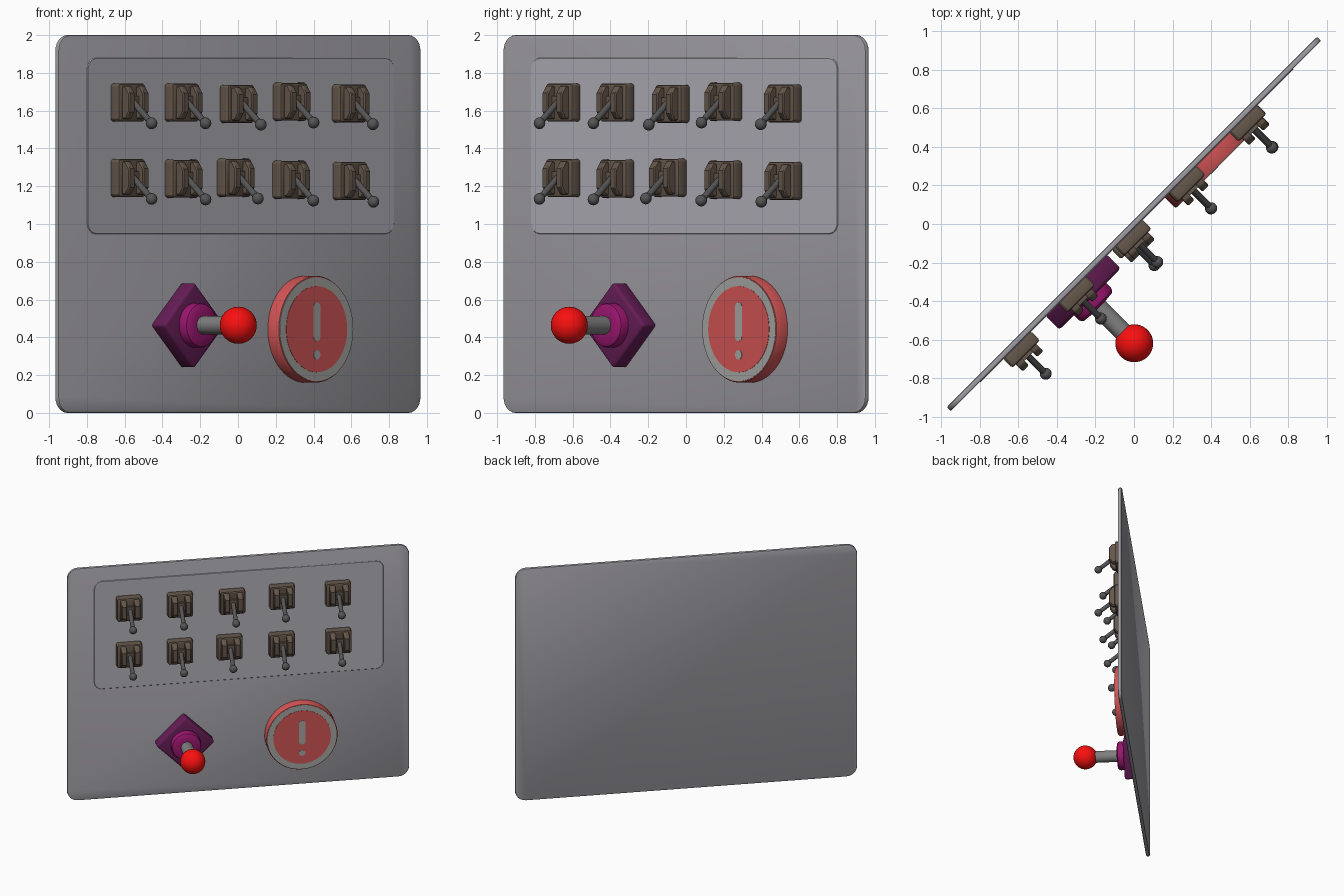
import bpy, bmesh
from math import pi, sin, cos, radians
from mathutils import Matrix, Vector

if "Cube" in bpy.data.objects:
    bpy.data.objects.remove(bpy.data.objects["Cube"])

# Everything is modelled facing -y (u right, z up, d outwards), then turned 45 degrees
TURN = Matrix.Rotation(radians(45), 4, 'Z')


def material(name, r, g, b):
    m = bpy.data.materials.new(name)
    m.diffuse_color = (r, g, b, 1)
    m.use_nodes = True
    m.node_tree.nodes["Principled BSDF"].inputs["Base Color"].default_value = m.diffuse_color
    return m


PANEL = material("panel_grey", .36, .35, .38)
PLATE = material("plate_grey", .45, .44, .49)
BROWN = material("switch_brown", .13, .095, .07)
DARK = material("lever_grey", .09, .09, .09)
PURPLE = material("purple", .13, .012, .09)
MAGENTA = material("magenta", .33, .008, .16)
RED = material("ball_red", .95, .005, .005)
BUTTON = material("button_red", .65, .09, .09)
RING = material("ring_grey", .38, .38, .37)
STEEL = material("steel", .21, .21, .21)


def finish(name, bm, mat, angle=35):
    bmesh.ops.recalc_face_normals(bm, faces=bm.faces)
    mesh = bpy.data.meshes.new(name)
    bm.transform(TURN)
    bm.to_mesh(mesh)
    bm.free()
    mesh.shade_smooth()
    mesh.set_sharp_from_angle(angle=radians(angle))
    mesh.materials.append(mat)
    ob = bpy.data.objects.new(name, mesh)
    bpy.context.collection.objects.link(ob)
    return ob


def bevel(bm, size, segments):
    bm.normal_update()
    edges = [e for e in bm.edges if e.calc_face_angle(0) > radians(40)]
    bmesh.ops.bevel(bm, geom=edges, offset=size, segments=segments,
                    profile=.5, affect='EDGES')


def extrude(bm, a, b):
    # closed solid between two matching outlines
    va, vb = [bm.verts.new(p) for p in a], [bm.verts.new(p) for p in b]
    bm.faces.new(va)
    bm.faces.new(vb[::-1])
    n = len(va)
    for i in range(n):
        j = (i + 1) % n
        bm.faces.new((va[i], vb[i], vb[j], va[j]))


def rounded(u, z, hw, hh, r, steps=6):
    # rounded rectangle outline
    pts = []
    for k, (sx, sz) in enumerate([(1, 1), (-1, 1), (-1, -1), (1, -1)]):
        for i in range(steps + 1):
            t = pi / 2 * (k + i / steps)
            pts.append((u + sx * (hw - r) + r * cos(t), z + sz * (hh - r) + r * sin(t)))
    return pts


def slab(name, pts, d0, d1, mat, edge=0, segments=2):
    bm = bmesh.new()
    extrude(bm, [(u, -d0, z) for u, z in pts], [(u, -d1, z) for u, z in pts])
    if edge:
        bevel(bm, edge, segments)
    return finish(name, bm, mat)


def lathe(name, u, z, profile, mat, n=48):
    # turned part: profile is (radius, d) from back to front
    bm = bmesh.new()
    rings = [[bm.verts.new((u + r * cos(2 * pi * i / n), -d, z + r * sin(2 * pi * i / n)))
              for i in range(n)] for r, d in profile]
    for a, b in zip(rings, rings[1:]):
        for i in range(n):
            bm.faces.new((a[i], a[(i + 1) % n], b[(i + 1) % n], b[i]))
    bm.faces.new(rings[0])
    bm.faces.new(rings[-1])
    return finish(name, bm, mat)


def ball(bm, loc, r, seg):
    bmesh.ops.create_uvsphere(bm, u_segments=seg, v_segments=seg // 2, radius=r,
                              matrix=Matrix.Translation(loc))


def rod(bm, p, q, r, seg):
    p, q = Vector(p), Vector(q)
    turn = (q - p).to_track_quat('Z', 'Y').to_matrix().to_4x4()
    bmesh.ops.create_cone(bm, cap_ends=True, segments=seg, radius1=r, radius2=r,
                          depth=(q - p).length,
                          matrix=Matrix.Translation((p + q) / 2) @ turn)


def switch(i, u, z):
    # square base
    slab(f"switch_base_{i}", rounded(u, z, .1, .1, .012, 2), .012, .082, BROWN, .012)
    # two upright cheeks with chamfered ends
    side = [(.07, -.088), (.105, -.088), (.132, -.05), (.132, .05), (.105, .088), (.07, .088)]
    bm = bmesh.new()
    for s in (-1, 1):
        a, b = u + s * .03, u + s * .075
        extrude(bm, [(a, -d, z + h) for d, h in side], [(b, -d, z + h) for d, h in side])
    bevel(bm, .006, 1)
    finish(f"switch_cheeks_{i}", bm, BROWN)
    # pivot block between the cheeks
    slab(f"switch_pivot_{i}", rounded(u, z, .035, .035, .005, 1), .07, .1, BROWN)
    # lever and its knob
    tip = (u, -.225, z - .11)
    bm = bmesh.new()
    rod(bm, (u, -.085, z + .005), tip, .017, 16)
    ball(bm, tip, .031, 20)
    finish(f"switch_lever_{i}", bm, DARK)


# back panel and switch plate
slab("panel", rounded(0, 1, 1.357, 1, .085), -.015, .014, PANEL, .008)
slab("switch_plate", rounded(.004, 1.413, 1.148, .465, .06), .005, .018, PLATE, .003, 1)

# two rows of slightly uneven switches
top = [(-.872, 1.643), (-.468, 1.643), (-.054, 1.636), (.341, 1.647), (.785, 1.638)]
low = [(-.872, 1.243), (-.468, 1.24), (-.076, 1.245), (.339, 1.234), (.789, 1.228)]
for i, (u, z) in enumerate(top + low):
    switch(i + 1, u, z)

# joystick: diamond foot, collar, stick and ball
JU, JZ = -.436, .464
slab("joystick_foot", [(JU + .233, JZ), (JU, JZ + .23), (JU - .233, JZ), (JU, JZ - .23)],
     .01, .114, PURPLE, .018, 3)
lathe("joystick_collar", JU, JZ, [(.118, .1), (.118, .15), (.113, .164), (.1, .172),
                                  (.06, .176)], MAGENTA)
bm = bmesh.new()
rod(bm, (JU, -.165, JZ), (JU, -.42, JZ), .048, 32)
finish("joystick_stick", bm, STEEL)
bm = bmesh.new()
ball(bm, (JU, -.438, JZ), .098, 40)
finish("joystick_ball", bm, RED)

# alarm button: red body, grey ring, red face and warning mark
BU, BZ = .492, .443
lathe("button_body", BU, BZ, [(.283, .01), (.283, .085), (.279, .092), (.272, .094)],
      BUTTON, 64)
lathe("button_ring", BU, BZ, [(.275, .085), (.275, .096)], RING, 64)
lathe("button_face", BU, BZ, [(.228, .09), (.228, .098)], BUTTON, 64)
slab("button_mark_bar", rounded(BU, .483, .026, .103, .0259, 8), .09, .1, RING)
lathe("button_mark_dot", BU, .308, [(.025, .09), (.025, .1)], RING, 24)
